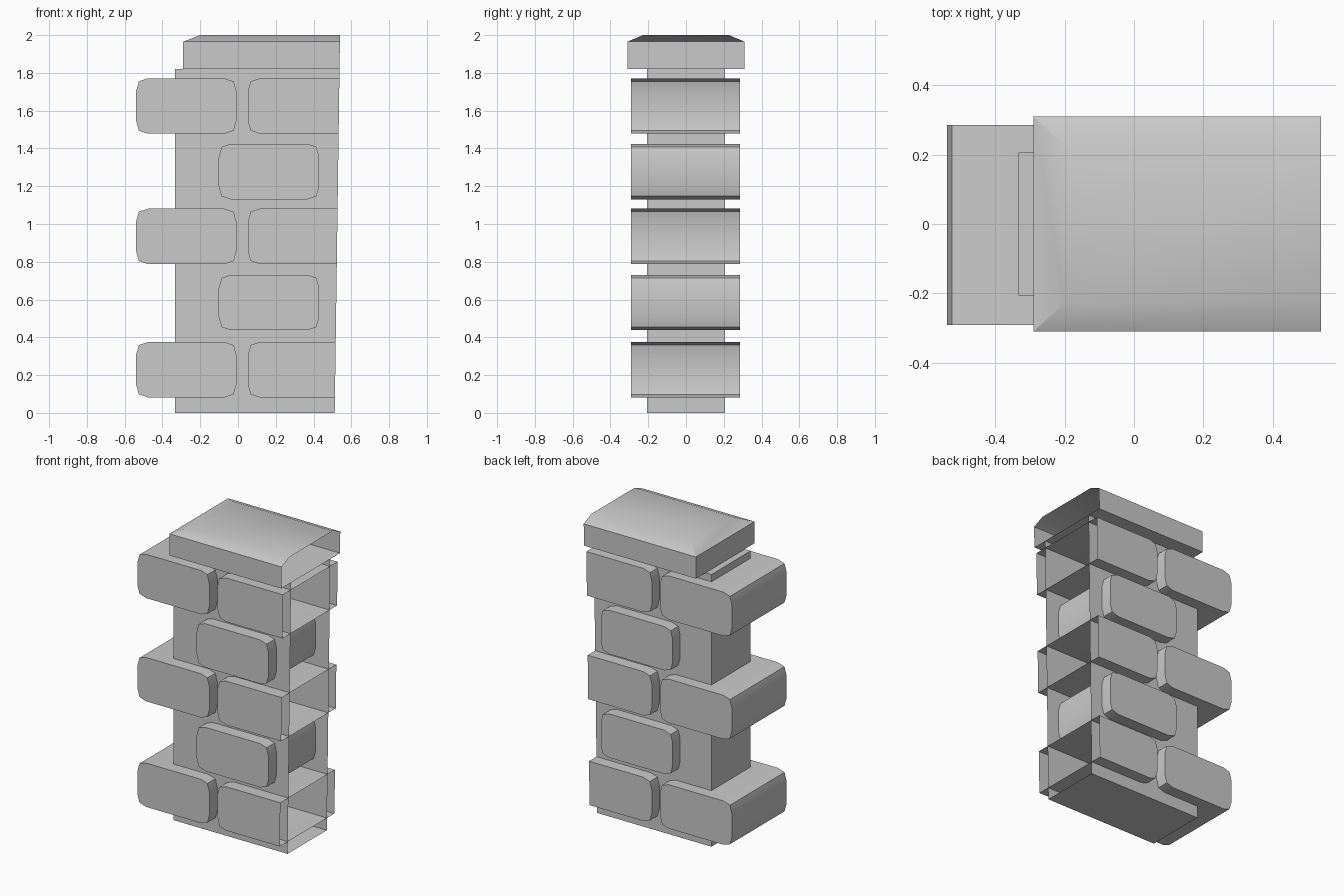
import bpy, bmesh
from mathutils import Vector

cube = bpy.data.objects.get("Cube")
if cube:
    bpy.data.objects.remove(cube, do_unlink=True)

stone = bpy.data.materials.new("stone_grey")
stone.use_nodes = True
stone.diffuse_color = (0.59, 0.59, 0.59, 1)
stone.node_tree.nodes["Principled BSDF"].inputs["Base Color"].default_value = stone.diffuse_color

# Slightly leaning plane where the wall end is cut open
CUT_POINT = Vector((0.512, 0, 0))
CUT_NORMAL = Vector((2, 0, -0.028))
OVERSHOOT = 0.8


def loft(name, rings, cut=False):
    """Skin matching rings of points, cap both ends and optionally cut open at +x."""
    bm = bmesh.new()
    loops = [[bm.verts.new(p) for p in ring] for ring in rings]
    n = len(loops[0])
    for a, b in zip(loops, loops[1:]):
        for i in range(n):
            j = (i + 1) % n
            bm.faces.new((a[i], a[j], b[j], b[i]))
    bm.faces.new(loops[0][::-1])
    bm.faces.new(loops[-1])
    bmesh.ops.recalc_face_normals(bm, faces=bm.faces)
    if cut:
        bmesh.ops.bisect_plane(bm, geom=bm.verts[:] + bm.edges[:] + bm.faces[:],
                               plane_co=CUT_POINT, plane_no=CUT_NORMAL, clear_outer=True)
    mesh = bpy.data.meshes.new(name)
    bm.to_mesh(mesh)
    bm.free()
    mesh.materials.append(stone)
    obj = bpy.data.objects.new(name, mesh)
    bpy.context.collection.objects.link(obj)
    bpy.ops.object.select_all(action='DESELECT')
    obj.select_set(True)
    bpy.context.view_layer.objects.active = obj
    bpy.ops.object.shade_smooth_by_angle(angle=0.52)
    return obj


def rect(x0, x1, y, z):
    return [(x0, -y, z), (x1, -y, z), (x1, y, z), (x0, y, z)]


def brick(name, x0, x1, z0, cut=False, height=0.293):
    """Brick with softened corners, running through the whole wall depth."""
    cx, cz = (x0 + x1) / 2, z0 + height / 2
    hx, hz = (x1 - x0) / 2, height / 2
    corner = [(hx, hz - 0.07), (hx - 0.015, hz - 0.016), (hx - 0.063, hz)]
    outline = []
    for sx, sz in ((1, 1), (-1, 1), (-1, -1), (1, -1)):
        pts = corner if sx * sz > 0 else corner[::-1]
        outline += [(cx + sx * x, cz + sz * z) for x, z in pts]
    return loft(name, [[(x, y, z) for x, z in outline] for y in (-0.291, 0.286)], cut)


# Wall core
loft("wall_core", [rect(-0.333, OVERSHOOT, 0.207, z) for z in (0, 1.82)], True)

# Alternating brick courses
for i, z in enumerate((0.082, 0.438, 0.788, 1.131, 1.478)):
    if i % 2:
        brick(f"middle_brick_{i}", -0.102, 0.43, z)
    else:
        brick(f"end_brick_{i}", -0.54, -0.008, z)
        brick(f"cut_brick_{i}", 0.052, OVERSHOOT, z, True)

# Coping stone with sloped top edges
loft("coping_stone", [rect(-0.29, OVERSHOOT, 0.31, 1.82),
                      rect(-0.29, OVERSHOOT, 0.31, 1.965),
                      rect(-0.2, OVERSHOOT, 0.228, 2.0)], True)
